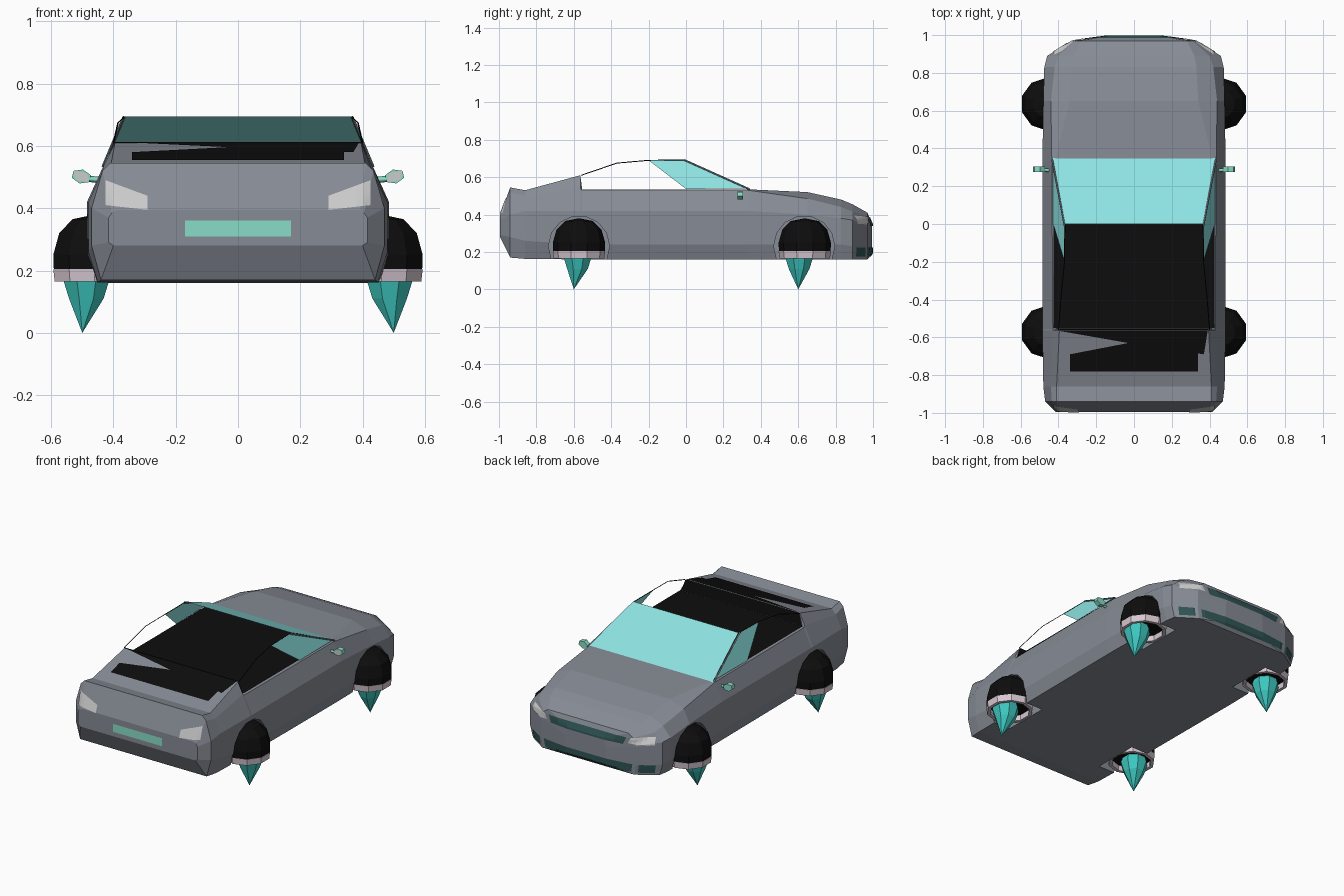
import bpy, bmesh, math
from mathutils import Vector
from mathutils.bvhtree import BVHTree

if "Cube" in bpy.data.objects:
    bpy.data.objects.remove(bpy.data.objects["Cube"])


def mat(name, rgb):
    m = bpy.data.materials.new(name)
    m.diffuse_color = (*rgb, 1)
    m.use_nodes = True
    m.node_tree.nodes["Principled BSDF"].inputs["Base Color"].default_value = m.diffuse_color
    return m


GREY = mat("body_grey", (0.24, 0.26, 0.30))
BLACK = mat("black", (0.004, 0.004, 0.004))
GLASS = mat("teal_glass", (0.27, 0.76, 0.76))
DARK = mat("dark_teal", (0.03, 0.09, 0.09))
SPIKE = mat("teal_glow", (0.05, 0.60, 0.55))
PLATE = mat("plate_green", (0.25, 0.72, 0.58))
LAMP = mat("lamp", (0.62, 0.62, 0.62))
PINK = mat("pale_ring", (0.68, 0.58, 0.64))


def make(name, verts, faces, material):
    me = bpy.data.meshes.new(name)
    me.from_pydata([tuple(v) for v in verts], [], faces)
    bm = bmesh.new()
    bm.from_mesh(me)
    bmesh.ops.remove_doubles(bm, verts=bm.verts, dist=1e-5)
    if len(faces) > 1:
        bmesh.ops.recalc_face_normals(bm, faces=bm.faces)
    bm.to_mesh(me)
    bm.free()
    me.materials.append(material)
    ob = bpy.data.objects.new(name, me)
    bpy.context.collection.objects.link(ob)
    return ob


def lathe(name, profile, centre, material, n=10, closed=False, tip=(0, 0)):
    """Spin (radius, z) points about a vertical axis; zero-radius points shift by tip."""
    verts, k = [], len(profile)
    for i in range(n):
        a = 2 * math.pi * (i + 0.5) / n
        for r, z in profile:
            dx, dy = tip if r == 0 else (0, 0)
            verts.append((centre[0] + r * math.cos(a) + dx, centre[1] + r * math.sin(a) + dy, z))
    faces = [(i * k + j, (i + 1) % n * k + j, (i + 1) % n * k + (j + 1) % k, i * k + (j + 1) % k)
             for i in range(n) for j in range(k if closed else k - 1)]
    return make(name, verts, faces, material)


# Body: y, then bottom z/x, side x, lower/upper side z, shoulder x/z, deck x/z
SECTIONS = [
    (-0.995, .28, .40, .415, .29, .37, .405, .385, .39, .395),
    (-0.94, .17, .44, .47, .28, .40, .435, .52, .41, .545),
    (-0.86, .163, .45, .48, .26, .42, .44, .50, .41, .53),
    (-0.565, .16, .455, .485, .24, .42, .43, .54, .395, .61),
    (-0.555, .16, .455, .485, .24, .42, .43, .53, .42, .535),
    (0.33, .16, .46, .485, .24, .42, .435, .53, .42, .535),
    (0.65, .16, .455, .48, .24, .40, .44, .485, .34, .52),
    (0.83, .16, .45, .475, .24, .38, .42, .44, .33, .48),
    (0.89, .16, .44, .46, .23, .37, .40, .415, .32, .455),
    (0.97, .16, .32, .33, .22, .34, .31, .39, .28, .41),
    (0.995, .19, .13, .14, .22, .30, .13, .34, .12, .35),
]
verts = []
for y, zb, xb, xm, zl, zh, xs, zs, xt, zt in SECTIONS:
    half = [(xb, zb), (xm, zl), (xm, zh), (xs, zs), (xt, zt)]
    verts += [(x, y, z) for x, z in half] + [(-x, y, z) for x, z in reversed(half)]
N = 10
faces = [(s * N + j, s * N + (j + 1) % N, (s + 1) * N + (j + 1) % N, (s + 1) * N + j)
         for s in range(len(SECTIONS) - 1) for j in range(N)]
faces += [tuple(range(N)), tuple(range((len(SECTIONS) - 1) * N, len(SECTIONS) * N))]
body = make("body", verts, faces, GREY)
bm = bmesh.new()
bm.from_mesh(body.data)
TREE = BVHTree.FromBMesh(bm)
bm.free()


def patch(name, corners, axis, sign, material, n=6, lift=0.004):
    """Grid patch laid on the body; corners are 2D points seen along the axis."""
    a, b, c, d = [Vector(p) for p in corners]
    pts, direction = [], Vector((0, 0, 0))
    direction[axis] = -sign
    for i in range(n + 1):
        for j in range(n + 1):
            p = a.lerp(b, i / n).lerp(d.lerp(c, i / n), j / n)
            start = Vector((p.x, 2 * sign, p.y)) if axis == 1 else Vector((p.x, p.y, 2 * sign))
            hit, normal, _, _ = TREE.ray_cast(start, direction)
            pts.append(hit - direction * lift if hit else start * 0.49)
    m = n + 1
    fs = [(i * m + j, (i + 1) * m + j, (i + 1) * m + j + 1, i * m + j + 1)
          for i in range(n) for j in range(n)]
    return make(name, pts, fs, material)


# Wheel arches
for y in (-0.572, 0.632):
    for s in (-1, 1):
        bpy.ops.mesh.primitive_cylinder_add(vertices=14, radius=0.163, depth=0.3,
                                            location=(s * 0.49, y, 0.23), rotation=(0, math.pi / 2, 0))
        cut = bpy.context.object
        cut.name = "arch_cutter"
        cut.hide_render = True
        cut.hide_set(True)
        mod = body.modifiers.new("arch", 'BOOLEAN')
        mod.object, mod.operation, mod.solver = cut, 'DIFFERENCE', 'EXACT'

# Hover pods: black dome, pale ring, teal spike
for y, ys, yt in ((-0.572, -0.58, -0.60), (0.635, 0.605, 0.60)):
    for s in (-1, 1):
        c = (s * 0.46, y)
        lathe("pod_dome", [(0, .20), (.138, .20), (.14, .25), (.12, .32), (.075, .365), (0, .38)], c, BLACK)
        lathe("pod_ring", [(.115, .165), (.135, .165), (.14, .205), (.115, .205)], c, PINK, closed=True)
        lathe("pod_spike", [(0, .2), (.07, .2), (.08, .17), (.06, .11), (0, 0)], (s * 0.487, ys),
              SPIKE, n=8, tip=(s * 0.013, yt - ys))

# Open cabin: black floor and back wall
make("cabin_floor", [(-.425, -.55, .54), (.425, -.55, .54), (.425, .32, .54), (-.425, .32, .54)],
     [(0, 1, 2, 3)], BLACK)
make("cabin_back", [(-.42, -.552, .54), (.42, -.552, .54), (.395, -.56, .612), (-.395, -.56, .612)],
     [(0, 1, 2, 3)], BLACK)

# Black rear deck panel, with a grey wedge left open at one side
patch("deck_panel", [(-.34, -.78), (.34, -.78), (.34, -.69), (-.34, -.69)], 2, 1, BLACK, 2)
patch("deck_panel_upper", [(-.03, -.63), (.37, -.69), (.39, -.567), (-.39, -.567)], 2, 1, BLACK, 2)
patch("deck_panel_middle", [(-.34, -.69), (.34, -.69), (.34, -.65), (-.03, -.63)], 2, 1, BLACK, 2)

# Windscreen, front side windows, pillars and thin roof rails
make("windscreen", [(-.43, .35, .533), (.43, .35, .533), (.365, 0, .695), (-.365, 0, .695)],
     [(0, 1, 2, 3)], GLASS)


def rod(name, pts, r, material):
    cu = bpy.data.curves.new(name, 'CURVE')
    cu.dimensions, cu.bevel_depth, cu.bevel_resolution = '3D', r, 0
    sp = cu.splines.new('POLY')
    sp.points.add(len(pts) - 1)
    for p, q in zip(sp.points, pts):
        p.co = (*q, 1)
    cu.materials.append(material)
    ob = bpy.data.objects.new(name, cu)
    bpy.context.collection.objects.link(ob)


for s in (-1, 1):
    make("side_window", [(s * .367, -.2, .69), (s * .367, -.01, .69), (s * .43, .32, .54), (s * .428, 0, .537)],
         [(0, 1, 2, 3)], GLASS)
    rod("pillar", [(s * .367, -.01, .692), (s * .433, .34, .535)], 0.005, GREY)
    rod("roof_rail", [(s * .40, -.56, .61), (s * .385, -.37, .675), (s * .368, -.2, .69), (s * .366, 0, .692)],
        0.0025, BLACK)

    # Door mirror: stem and tapered housing
    rod("mirror_stem", [(s * .435, .285, .49), (s * .485, .285, .495)], 0.01, PLATE)
    bpy.ops.mesh.primitive_cylinder_add(vertices=6, radius=0.5, depth=1, location=(s * .503, .29, .502),
                                        rotation=(math.pi / 2, s * -0.25, 0))
    mirror = bpy.context.object
    mirror.name = "mirror"
    mirror.scale = (.066, .046, .03)
    mirror.data.materials.append(PLATE)
    glass = make("mirror_glass", [(s * .476, .273, .485), (s * .52, .273, .49), (s * .528, .273, .52),
                                  (s * .485, .273, .513)], [(0, 1, 2, 3)], LAMP)

    # Tail lamp and headlamp
    patch("tail_lamp", [(s * .29, .395), (s * .425, .41), (s * .425, .49), (s * .29, .44)], 1, -1, LAMP)
    patch("headlamp", [(s * .28, .352), (s * .425, .35), (s * .42, .395), (s * .30, .387)], 1, 1, LAMP)

# Number plate and front grilles
patch("plate", [(-.17, .31), (.17, .31), (.17, .36), (-.17, .36)], 1, -1, PLATE, 2)
patch("upper_grille", [(-.25, .34), (.25, .34), (.27, .385), (-.27, .385)], 1, 1, DARK, 8)
patch("lower_grille", [(-.42, .175), (.42, .175), (.43, .225), (-.43, .225)], 1, 1, DARK, 12)
